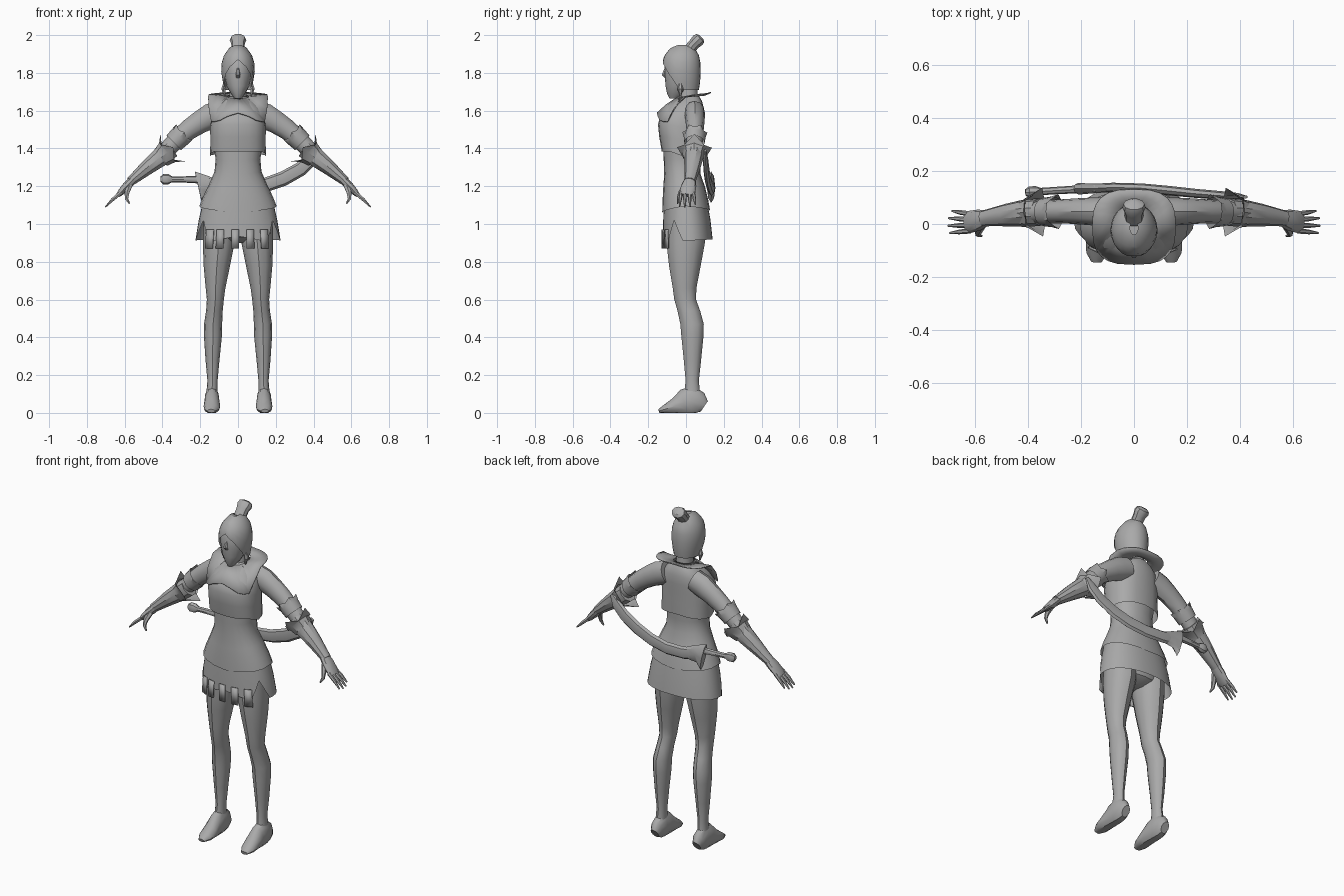
import bpy, bmesh, math
from mathutils import Vector

GREY = bpy.data.materials.new("plain grey")
GREY.diffuse_color = (0.4, 0.4, 0.4, 1)


def lerp(rows, t):
    """Interpolate rows of (key, values...) at key t."""
    rows = sorted(rows)
    if t <= rows[0][0]:
        return rows[0][1:]
    for a, b in zip(rows, rows[1:]):
        if t <= b[0]:
            f = (t - a[0]) / (b[0] - a[0])
            return [p + (q - p) * f for p, q in zip(a[1:], b[1:])]
    return rows[-1][1:]


def finish(name, bm, mirror=False, thick=0, angle=35):
    bmesh.ops.remove_doubles(bm, verts=bm.verts, dist=1e-5)
    bmesh.ops.recalc_face_normals(bm, faces=bm.faces)
    me = bpy.data.meshes.new(name)
    bm.to_mesh(me)
    bm.free()
    me.materials.append(GREY)
    ob = bpy.data.objects.new(name, me)
    bpy.context.collection.objects.link(ob)
    bpy.ops.object.select_all(action='DESELECT')
    ob.select_set(True)
    bpy.context.view_layer.objects.active = ob
    bpy.ops.object.shade_smooth_by_angle(angle=math.radians(angle))
    if thick:
        ob.modifiers.new("thickness", 'SOLIDIFY').thickness = thick
    if mirror:
        ob.modifiers.new("mirror", 'MIRROR')
    return ob


def skin(rings, caps=True):
    """Join rings of points with quads."""
    bm = bmesh.new()
    vs = [[bm.verts.new(p) for p in r] for r in rings]
    n = len(vs[0])
    for a, b in zip(vs, vs[1:]):
        for i in range(n):
            j = (i + 1) % n
            bm.faces.new((a[i], a[j], b[j], b[i]))
    if caps:
        bm.faces.new(vs[0])
        bm.faces.new(vs[-1])
    return bm


def spow(v, e):
    return math.copysign(abs(v) ** e, v)


def around(rows, z, a, e=1.0):
    """Point on a section; rows are (z, centre x, half width, front y, back y)."""
    cx, rx, yf, yb = lerp(rows, z)
    return Vector((cx + rx * spow(math.sin(a), e),
                   (yf + yb) / 2 - (yb - yf) / 2 * spow(math.cos(a), e), z))


def shell(name, rows, n=16, e=1.0, hem=None, caps=True, **kw):
    """Horizontal loft, top row first; hem is a table of (degrees from front, z)."""
    top, bot = rows[0][0], rows[-1][0]
    rings = []
    for row in rows:
        ring = []
        for i in range(n):
            a = 2 * math.pi * i / n
            deg = math.degrees(min(a, 2 * math.pi - a))
            low = lerp(hem, deg)[0] if hem else bot
            z = top + (row[0] - top) * (low - top) / (bot - top)
            ring.append(around(rows, z, a, e))
        rings.append(ring)
    return finish(name, skin(rings, caps), **kw)


def tube(name, pts, n=8, side=(0, 1, 0), jag=0, floor=False, **kw):
    """Loft along a path of (x, y, z, radius along side, other radius)."""
    side = Vector(side)
    ps = [Vector(p[:3]) for p in pts]
    rings = []
    for k, p in enumerate(ps):
        t = (ps[min(k + 1, len(ps) - 1)] - ps[max(k - 1, 0)]).normalized()
        s = (side - t * side.dot(t)).normalized()
        u = t.cross(s)
        ring = []
        for i in range(n):
            a = 2 * math.pi * i / n
            dip = jag if k == 0 and i % 2 else 0
            q = p + (s * pts[k][3] * math.cos(a) + u * pts[k][4] * math.sin(a)) * (0.8 if dip else 1) + t * dip
            if floor:
                q.z = max(q.z, 0)
            ring.append(q)
        rings.append(ring)
    return finish(name, skin(rings, not jag), **kw)


# Head, hair and bun
shell("face", [(1.93, 0, .045, -.07, .04), (1.85, 0, .076, -.113, .065), (1.79, 0, .073, -.113, .05),
               (1.73, 0, .060, -.108, .03), (1.69, 0, .038, -.10, 0), (1.665, 0, .018, -.088, -.04)], 16)
tube("nose", [(0, -.108, 1.825, .006, .006), (0, -.118, 1.79, .012, .012), (0, -.108, 1.775, .011, .006)],
     6, (1, 0, 0))
shell("hair", [(1.948, 0, .015, -.04, .01), (1.935, 0, .045, -.08, .045), (1.89, 0, .076, -.116, .07),
               (1.85, 0, .087, -.125, .077), (1.80, 0, .089, -.123, .078), (1.74, 0, .078, -.115, .074),
               (1.70, 0, .070, -.10, .066)], 24,
      hem=[(0, 1.87), (30, 1.83), (60, 1.765), (80, 1.71), (180, 1.71)], caps=False)
tube("bun", [(0, .015, 1.92, .034, .032), (0, .045, 1.955, .036, .032), (0, .062, 1.972, .044, .036),
             (0, .075, 1.983, .040, .032), (0, .082, 1.99, .022, .016)], 10, (1, 0, 0))
tube("earring", [(.072, -.03, 1.75, .006, .006), (.078, -.03, 1.715, .016, .012), (.070, -.03, 1.675, .004, .004)],
     6, mirror=True)
shell("neck", [(1.75, 0, .045, -.035, .06), (1.68, 0, .045, -.04, .062), (1.58, 0, .06, -.05, .07)], 12)

# Jacket and flared collar
shell("jacket", [(1.675, 0, .05, -.045, .07), (1.65, 0, .085, -.065, .085), (1.61, 0, .125, -.105, .095),
                 (1.56, 0, .140, -.142, .095), (1.52, 0, .148, -.150, .093), (1.45, 0, .146, -.140, .092),
                 (1.37, 0, .148, -.126, .09)], 20, .8,
      hem=[(0, 1.385), (60, 1.385), (90, 1.36), (180, 1.38)], caps=False)
inner = [(0, 0, .056, -.058, .075)]
outer = [(0, 0, .158, -.154, .13)]
collar_z = [(0, 1.59), (35, 1.545), (60, 1.545), (75, 1.61), (92, 1.685), (180, 1.70)]
rings = [[], [], []]
for i in range(24):
    a = 2 * math.pi * i / 24
    p, q = around(inner, 0, a, .8), around(outer, 0, a, .7)
    p.z = 1.675 - .01 * math.cos(a)
    q.z = lerp(collar_z, math.degrees(min(a, 2 * math.pi - a)))[0]
    mid = (p + q) / 2
    mid.z += .006 * math.cos(a)
    for ring, v in zip(rings, (p, mid, q)):
        ring.append(v)
finish("collar", skin(rings, False), thick=.006)

# Tunic, skirt and hips
shell("tunic", [(1.42, 0, .130, -.12, .08), (1.34, 0, .118, -.118, .075), (1.27, 0, .125, -.115, .075),
                (1.20, 0, .158, -.12, .10), (1.13, 0, .192, -.124, .117), (1.075, 0, .212, -.126, .128)], 20, .9,
      hem=[(0, 1.06), (90, 1.095), (180, 1.07)], caps=False)
skirt = [(1.13, 0, .183, -.115, .11), (1.02, 0, .208, -.121, .13), (.91, 0, .226, -.122, .142)]
shell("skirt", skirt, 36, .9,
      hem=[(0, .935), (40, .905), (60, 1.02), (80, .912), (180, .92)], caps=False)
shell("hips", [(1.13, 0, .16, -.10, .10), (1.0, 0, .18, -.105, .11), (.93, 0, .15, -.095, .095),
               (.90, 0, .06, -.05, .05)], 16)

# Fringe tabs hanging from the front of the skirt
for k, x in enumerate((-.15, -.095, -.015, .065, .14)):
    bm = bmesh.new()
    quad = []
    for dx, z in ((-.02, .97), (.02, .97), (.02, .87), (-.02, .87)):
        a = math.asin(abs((x + dx) / .222) ** (1 / .9)) * (1 if x + dx > 0 else -1)
        p = around(skirt, z, a, .9)
        p.y -= .003
        quad.append(bm.verts.new(p))
    bm.faces.new(quad)
    finish("fringe_tab_%d" % (k + 1), bm, thick=.006)

# Legs and feet
shell("leg", [(1.03, .098, .085, -.10, .105), (.90, .102, .084, -.103, .10), (.78, .112, .070, -.09, .078),
              (.66, .119, .052, -.07, .055), (.60, .120, .045, -.062, .053), (.54, .125, .044, -.045, .075),
              (.47, .132, .048, -.030, .094), (.40, .133, .047, -.024, .092), (.28, .135, .037, -.012, .08),
              (.17, .135, .027, -.002, .068), (.10, .138, .030, -.01, .075), (.04, .138, .034, -.02, .085)],
      12, mirror=True)
tube("foot", [(.138, .097, .035, .024, .033), (.138, .075, .05, .036, .06), (.138, .03, .06, .040, .085),
              (.138, -.01, .055, .041, .07), (.138, -.06, .035, .044, .042), (.14, -.11, .02, .040, .024),
              (.142, -.143, .010, .020, .010)], 12, (1, 0, 0), floor=True, mirror=True)

# Arms, bands and gauntlets
tube("arm", [(.09, .045, 1.59, .055, .065), (.145, .047, 1.57, .053, .068), (.20, .048, 1.54, .050, .060),
             (.26, .048, 1.50, .046, .054), (.32, .046, 1.45, .044, .048), (.38, .043, 1.39, .042, .044)],
     12, mirror=True)
tube("arm_band", [(.285, .047, 1.485, .066, .068), (.31, .046, 1.46, .058, .058), (.34, .045, 1.43, .054, .054)],
     12, jag=.012, mirror=True)
tube("gauntlet_cuff", [(.345, .045, 1.405, .092, .098), (.375, .044, 1.378, .066, .066),
                       (.41, .041, 1.35, .054, .054)], 8, jag=.04, mirror=True)
tube("gauntlet", [(.355, .045, 1.40, .052, .055), (.41, .041, 1.355, .052, .053), (.48, .034, 1.30, .043, .042),
                  (.545, .025, 1.245, .033, .030), (.57, .02, 1.225, .031, .026)], 10, mirror=True)

# Hands
tube("palm", [(.55, .023, 1.24, .028, .024), (.585, .015, 1.205, .040, .024), (.62, .008, 1.168, .042, .018),
              (.635, .006, 1.152, .036, .012)], 10, mirror=True)
for k, (y, reach) in enumerate(((-.026, .92), (-.005, 1.0), (.017, .97), (.038, .82))):
    tube("finger_%d" % (k + 1), [(.618, y, 1.168, .010, .012),
                                 (.618 + .045 * reach, y * 1.15, 1.168 - .038 * reach, .009, .010),
                                 (.618 + .084 * reach, y * 1.3, 1.168 - .078 * reach, .004, .004)],
         6, mirror=True)
tube("thumb", [(.575, -.005, 1.205, .014, .018), (.588, -.03, 1.165, .012, .014), (.590, -.04, 1.135, .009, .010),
               (.575, -.045, 1.108, .004, .004)], 6, mirror=True)

# Curved sheath with flared mouth, grip and knob behind the waist
tube("sheath", [(-.17, .135, 1.205, .016, .036), (-.08, .138, 1.19, .018, .036), (.03, .135, 1.187, .018, .037),
                (.14, .125, 1.205, .018, .038), (.24, .115, 1.24, .017, .039), (.33, .108, 1.29, .016, .038),
                (.385, .104, 1.34, .014, .034), (.42, .102, 1.39, .006, .012)], 8)
tube("sheath_mouth", [(-.21, .133, 1.195, .022, .085), (-.165, .134, 1.205, .019, .052),
                      (-.11, .136, 1.195, .017, .038)], 8)
tube("grip", [(-.15, .134, 1.225, .015, .022), (-.21, .131, 1.235, .015, .020), (-.30, .126, 1.236, .014, .016),
              (-.36, .122, 1.236, .014, .016)], 8)
tube("knob", [(-.35, .122, 1.236, .014, .016), (-.37, .121, 1.237, .022, .028), (-.395, .120, 1.238, .022, .028),
              (-.41, .119, 1.239, .012, .014)], 8)
